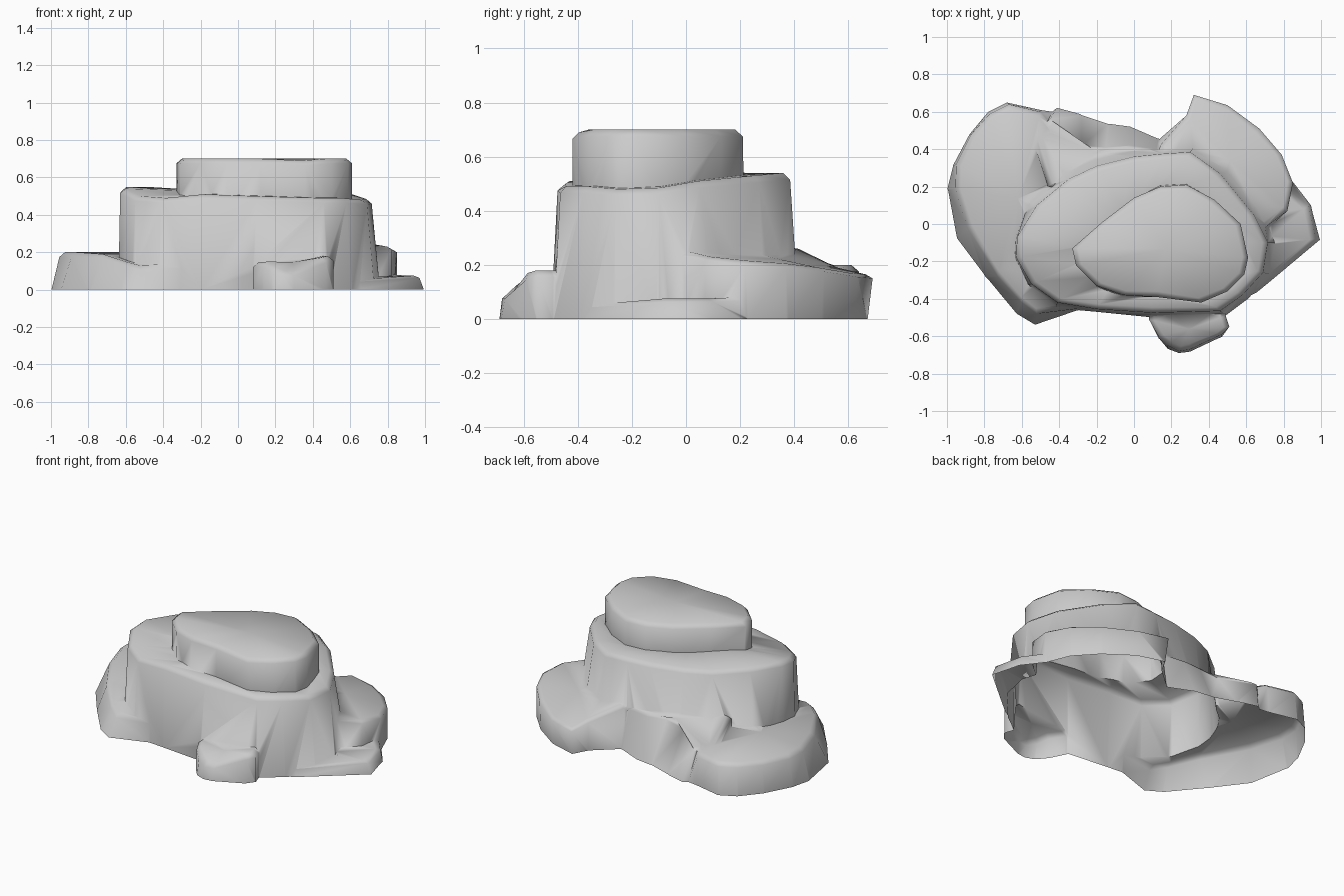
import bpy, bmesh
from mathutils import Vector


def rock(name, pts, depth, bevel=0.03, drop=0.025):
    """Loft a terrace: each point is base x, base y, rim x, rim y, rim z."""
    n = len(pts)
    cx = sum(p[2] for p in pts) / n
    cy = sum(p[3] for p in pts) / n
    cz = sum(p[4] for p in pts) / n
    bm = bmesh.new()
    low, mid, top = [], [], []
    for bx, by, tx, ty, tz in pts:
        inward = Vector((cx - tx, cy - ty, 0)).normalized() * bevel
        low.append(bm.verts.new((bx, by, depth)))
        mid.append(bm.verts.new((tx, ty, tz - drop)))
        top.append(bm.verts.new((tx + inward.x, ty + inward.y, tz)))
    centre = bm.verts.new((cx, cy, cz))
    for i in range(n):
        j = (i + 1) % n
        for a, b in ((low, mid), (mid, top)):
            bm.faces.new((a[i], a[j], b[j], b[i]))
        bm.faces.new((top[i], top[j], centre))
    bm.faces.new(low[::-1])
    bmesh.ops.triangulate(bm, faces=bm.faces[:])
    bmesh.ops.recalc_face_normals(bm, faces=bm.faces[:])
    me = bpy.data.meshes.new(name)
    bm.to_mesh(me)
    bm.free()
    ob = bpy.data.objects.new(name, me)
    bpy.context.collection.objects.link(ob)
    return ob


# main terrace
body = rock("terraced_rock", [
    (.76, -.10, .715, -.10, .485), (.73, -.27, .69, -.26, .48),
    (.61, -.40, .58, -.38, .49), (.49, -.49, .46, -.465, .49),
    (.10, -.50, .10, -.475, .50), (-.20, -.47, -.20, -.455, .51),
    (-.42, -.45, -.41, -.42, .49), (-.57, -.33, -.55, -.32, .50),
    (-.64, -.18, -.63, -.18, .54), (-.635, -.08, -.625, -.07, .55),
    (-.56, .12, -.52, .10, .55), (-.40, .30, -.35, .24, .54),
    (-.22, .38, -.20, .31, .54), (.0, .42, .0, .36, .54),
    (.16, .42, .15, .375, .54), (.33, .42, .30, .385, .54),
    (.51, .32, .46, .27, .53), (.68, .12, .64, .05, .51)], -0.01)

# rear skirt sloping from the main terrace down to the ground
skirt = rock("rear_skirt", [
    (.30, .40, .25, .35, .30), (.13, .46, .12, .40, .25),
    (-.02, .525, -.02, .42, .25), (-.13, .54, -.15, .41, .26),
    (-.28, .59, -.28, .42, .24), (-.41, .625, -.45, .56, .20),
    (-.55, .50, -.55, .48, .19), (-.50, .25, -.46, .20, .27),
    (-.20, .15, -.20, .20, .34)], -0.011, drop=0.015)

# upper terrace
upper = rock("upper_terrace", [
    (.61, -.18, .61, -.18, .70), (.59, -.27, .59, -.27, .70),
    (.50, -.36, .50, -.36, .70), (.36, -.42, .36, -.42, .69),
    (.12, -.39, .12, -.39, .70), (-.06, -.39, -.06, -.38, .70),
    (-.20, -.34, -.20, -.33, .70), (-.31, -.22, -.31, -.22, .70),
    (-.33, -.13, -.33, -.13, .70), (-.17, .01, -.17, .01, .70),
    (.0, .14, .0, .14, .70), (.14, .21, .14, .20, .70),
    (.28, .215, .28, .21, .70), (.43, .13, .43, .13, .70),
    (.57, .0, .57, .0, .70)], 0.40)

# left ledge
left = rock("left_ledge", [
    (-.28, -.46, -.28, -.45, .14), (-.53, -.545, -.52, -.48, .13),
    (-.63, -.485, -.60, -.42, .15), (-.80, -.28, -.73, -.28, .19),
    (-.95, -.08, -.89, -.02, .20), (-1.0, .19, -.955, .19, .20),
    (-.97, .31, -.95, .32, .20), (-.88, .48, -.87, .48, .20),
    (-.78, .60, -.77, .59, .20), (-.68, .65, -.67, .64, .20),
    (-.50, .61, -.50, .60, .20), (-.43, .60, -.45, .54, .20),
    (-.28, .30, -.28, .30, .22), (-.25, -.10, -.25, -.10, .22)], -0.012)

# rear right ledge
rear = rock("rear_ledge", [
    (.10, .25, .10, .25, .28), (.12, .44, .14, .42, .26),
    (.28, .58, .28, .58, .19), (.33, .67, .32, .69, .165),
    (.50, .62, .50, .635, .17), (.67, .50, .67, .51, .19),
    (.79, .37, .79, .37, .205), (.85, .22, .85, .22, .215),
    (.82, .07, .82, .07, .23), (.71, -.03, .70, -.02, .25),
    (.45, .05, .45, .05, .28)], -0.014, drop=0.015)

# low slab on the right
slab = rock("right_slab", [
    (.40, -.40, .40, -.40, .05), (.58, -.41, .57, -.40, .05),
    (.66, -.37, .65, -.35, .055), (1.0, -.085, .97, -.08, .075),
    (.95, .10, .93, .10, .075), (.85, .23, .84, .21, .08),
    (.60, .15, .60, .15, .08), (.50, -.15, .50, -.15, .07)],
    -0.016, drop=0.012)

# small front boulder
boulder = rock("front_boulder", [
    (.08, -.44, .08, -.44, .15), (.08, -.51, .08, -.51, .145),
    (.13, -.61, .13, -.60, .15), (.18, -.67, .18, -.65, .12),
    (.24, -.692, .24, -.68, .10), (.30, -.685, .30, -.67, .10),
    (.47, -.605, .47, -.59, .17), (.51, -.55, .51, -.55, .18),
    (.49, -.49, .49, -.49, .18), (.48, -.43, .48, -.43, .18)], -0.018)

# fuse the parts into one shell
bpy.context.view_layer.objects.active = body
body.select_set(True)
for part in (skirt, upper, left, rear, slab, boulder):
    mod = body.modifiers.new("join", 'BOOLEAN')
    mod.operation = 'UNION'
    mod.solver = 'EXACT'
    mod.object = part
    bpy.ops.object.modifier_apply(modifier=mod.name)
    bpy.data.objects.remove(part)

# trim at the ground, leaving the underside open
bm = bmesh.new()
bm.from_mesh(body.data)
bmesh.ops.bisect_plane(bm, geom=bm.verts[:] + bm.edges[:] + bm.faces[:],
                       plane_co=(0, 0, 0), plane_no=(0, 0, 1),
                       clear_inner=True)
bm.to_mesh(body.data)
bm.free()
bpy.ops.object.shade_smooth_by_angle(angle=1.5)
